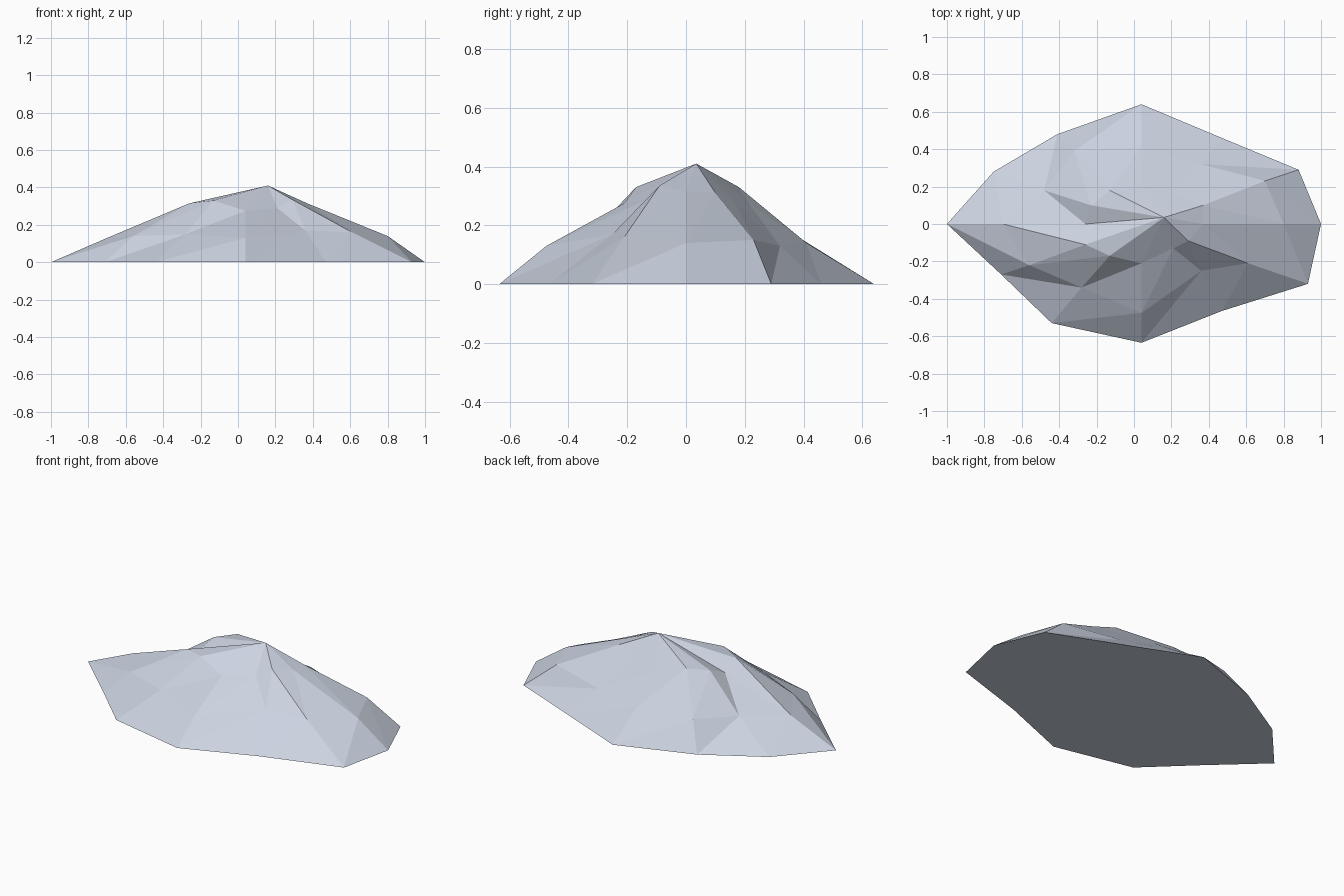
import bpy, bmesh

if "Cube" in bpy.data.objects:
    bpy.data.objects.remove(bpy.data.objects["Cube"])

# Three contour rings of the rocky mound, counter-clockwise from -x, plus a peak
foot = [(-1, 0), (-.71, -.27), (-.44, -.53), (.04, -.635), (.47, -.465), (.93, -.32),
        (1, 0), (.88, .29), (.47, .46), (.04, .64), (-.41, .48), (-.75, .28)]
slope = [(-.7, 0, .13), (-.56, -.22, .14), (-.28, -.34, .15), (.04, -.475, .13),
         (.36, -.25, .17), (.61, -.21, .16), (.8, 0, .14), (.7, .23, .15),
         (.36, .32, .13), (.04, .41, .14), (-.32, .39, .155), (-.48, .18, .137)]
shoulder = [(-.26, 0, .27), (-.26, -.11, .315), (-.13, -.17, .33), (.04, -.21, .275),
            (.21, -.13, .29), (.29, -.09, .335), (.37, 0, .315), (.37, .1, .31),
            (.22, .16, .29), (.04, .21, .28), (-.13, .18, .33), (-.23, .1, .315)]

stone = bpy.data.materials.new("pale_stone")
stone.diffuse_color = (.6, .65, .75, 1)
stone.use_nodes = True
stone.node_tree.nodes["Principled BSDF"].inputs["Base Color"].default_value = stone.diffuse_color

bm = bmesh.new()
rings = [[bm.verts.new((*p, 0)[:3]) for p in ring] for ring in (foot, slope, shoulder)]
peak = bm.verts.new((.16, .035, .41))
n = len(foot)
for i in range(n):
    j = (i + 1) % n
    # Facets between rings, with all diagonals running the same way round
    for lo, hi in zip(rings, rings[1:]):
        bm.faces.new((lo[i], lo[j], hi[j]))
        bm.faces.new((lo[i], hi[j], hi[i]))
    bm.faces.new((rings[2][i], rings[2][j], peak))
# Flat underside
bm.faces.new(rings[0][::-1])
bmesh.ops.recalc_face_normals(bm, faces=bm.faces)

mesh = bpy.data.meshes.new("rock_mound")
bm.to_mesh(mesh)
bm.free()
mesh.materials.append(stone)
bpy.context.collection.objects.link(bpy.data.objects.new("rock_mound", mesh))
